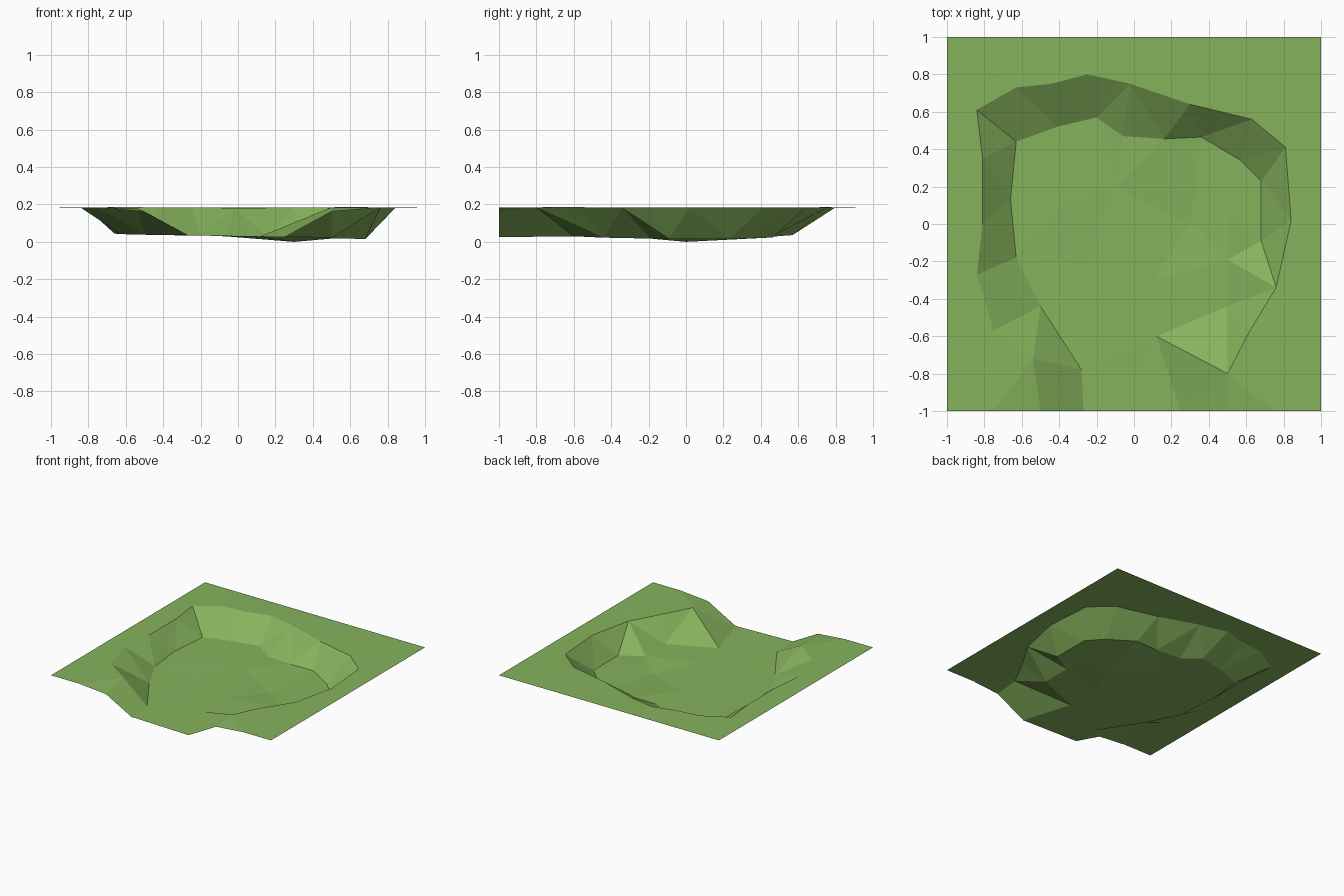
import bpy
import random
from mathutils import Vector
from mathutils.geometry import delaunay_2d_cdt

random.seed(4)

default_cube = bpy.data.objects.get("Cube")
if default_cube:
    bpy.data.objects.remove(default_cube, do_unlink=True)

# Heights of the two levels
GROUND = 0.183
ROUGHNESS = 0.003


def ground_height(x, y):
    """Nearly level meadow around the hollow."""
    on_border = max(abs(x), abs(y)) > 0.99
    return GROUND if on_border else GROUND + random.uniform(-ROUGHNESS, ROUGHNESS)


def floor_height(x, y):
    """Floor of the hollow, tilting gently down to the left."""
    return 0.03 - 0.02 * x + random.uniform(-ROUGHNESS, ROUGHNESS)


# Upper lip of the hollow, from the front opening round the back
rim = [(-.5, -1), (-.54, -.72), (-.75, -.57), (-.84, -.27), (-.81, 0),
       (-.81, .35), (-.84, .61), (-.63, .73), (-.44, .75), (-.25, .8),
       (-.02, .75), (.3, .64), (.63, .56), (.81, .41), (.84, .02),
       (.76, -.34), (.62, -.57), (.5, -.8), (.5, -1)]

# Foot of the bank, in the same order
foot = [(-.27, -1), (-.28, -.78), (-.5, -.44), (-.63, -.18), (-.66, .13),
        (-.63, .44), (-.41, .52), (-.2, .57), (-.06, .47), (.16, .455),
        (.36, .465), (.57, .34), (.68, .23), (.68, -.09), (.5, -.19),
        (.5, -.44), (.12, -.6), (.25, -1)]

# Loose points that break up the floor
floor_points = [(-.25, -.22), (-.4, .1), (-.1, .2), (.5, .07), (.1, -.3), (0, -.8)]

# Outer border in even steps, skipping the front opening
steps = [-1, -.5, 0, .5]
border = [(s, 1) for s in steps] + [(1, -s) for s in steps]
border += [(-1, s) for s in steps] + [(1, -1), (-.75, -1), (.75, -1)]

points, heights, edges = [], [], []


def add_points(coords, height, chained=False):
    start = len(points)
    for x, y in coords:
        points.append(Vector((x, y)))
        heights.append(height(x, y))
    if chained:
        edges.extend((i, i + 1) for i in range(start, len(points) - 1))


add_points(rim, ground_height, chained=True)
# The banks sag a little where they reach the front edge
heights[0] = heights[-1] = 0.162
add_points(foot, floor_height, chained=True)
add_points(floor_points, floor_height)
add_points([(.3, 0)], lambda x, y: 0.0)
add_points(border, ground_height)

# Triangulate the ground between the rim, foot and border
verts, _, faces, origins, _, _ = delaunay_2d_cdt(points, edges, [], 0, 0.0001)
coords = [(v.x, v.y, heights[src[0]]) for v, src in zip(verts, origins)]

mesh = bpy.data.meshes.new("grassy_hollow")
mesh.from_pydata(coords, [], faces)
mesh.update()
ground = bpy.data.objects.new("grassy_hollow", mesh)
bpy.context.collection.objects.link(ground)

# Single grass colour, flat faces
grass = bpy.data.materials.new("grass_green")
grass.use_nodes = True
colour = (0.235, 0.45, 0.108, 1)
grass.diffuse_color = colour
grass.node_tree.nodes["Principled BSDF"].inputs["Base Color"].default_value = colour
mesh.materials.append(grass)
for face in mesh.polygons:
    face.use_smooth = False
